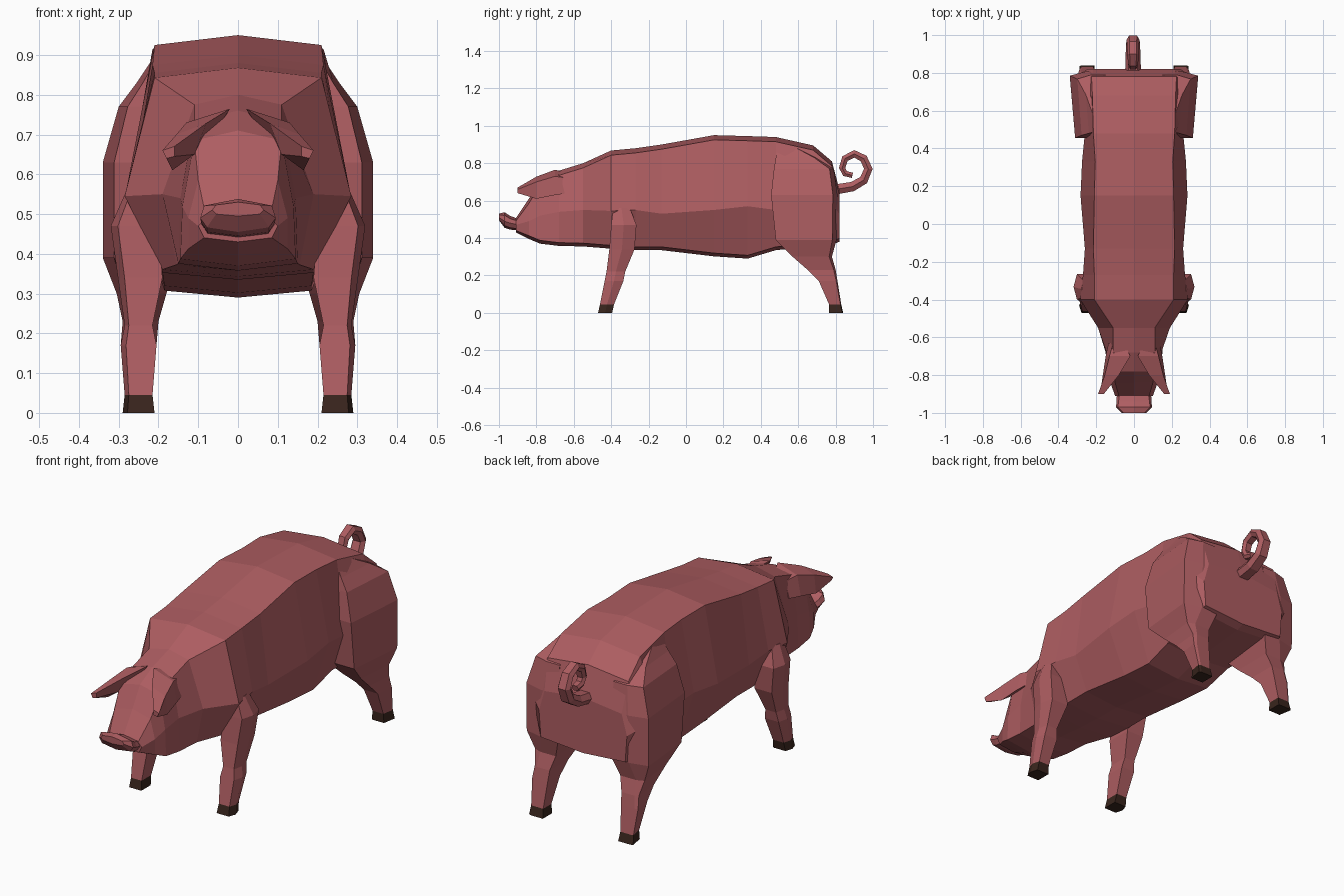
import bpy, bmesh
from math import atan2, cos, sin
from mathutils import Vector


def material(name, color):
    m = bpy.data.materials.new(name)
    m.diffuse_color = color
    return m


SKIN = material("skin", (0.42, 0.11, 0.12, 1))
HOOF = material("hoof", (0.04, 0.018, 0.012, 1))


def loft(name, rings, mat):
    """Bridge equal-sized rings of points and cap both ends."""
    bm = bmesh.new()
    loops = [[bm.verts.new(p) for p in ring] for ring in rings]
    n = len(loops[0])
    for a, b in zip(loops, loops[1:]):
        for i in range(n):
            j = (i + 1) % n
            bm.faces.new((a[i], a[j], b[j], b[i]))
    bm.faces.new(loops[0])
    bm.faces.new(loops[-1])
    bmesh.ops.recalc_face_normals(bm, faces=bm.faces)
    me = bpy.data.meshes.new(name)
    bm.to_mesh(me)
    bm.free()
    me.materials.append(mat)
    ob = bpy.data.objects.new(name, me)
    bpy.context.collection.objects.link(ob)
    return ob


def body_ring(y, zt, zb, wt, wm, wb, zm):
    """Eight-sided symmetric section: top, shoulder, flank, belly edge, belly."""
    drop = min(0.025, (zt - zb) * 0.2)
    half = [(wt, zt - drop), (wm, zm), (wb, zb + drop * 0.7)]
    pts = [(0, zt)] + half + [(0, zb)] + [(-x, z) for x, z in reversed(half)]
    return [(x, y, z) for x, z in pts]


# Head and body: y, top, bottom, top / flank / belly half widths, flank height
body = [
    (-0.91, 0.505, 0.430, 0.08, 0.100, 0.085, 0.470),
    (-0.84, 0.610, 0.395, 0.10, 0.125, 0.125, 0.490),
    (-0.78, 0.710, 0.370, 0.11, 0.140, 0.145, 0.520),
    (-0.68, 0.760, 0.358, 0.11, 0.145, 0.150, 0.540),
    (-0.55, 0.800, 0.355, 0.11, 0.190, 0.155, 0.550),
    (-0.40, 0.868, 0.343, 0.21, 0.285, 0.190, 0.545),
    (-0.27, 0.880, 0.335, 0.21, 0.270, 0.190, 0.550),
    (-0.13, 0.900, 0.335, 0.215, 0.260, 0.190, 0.530),
    (0.15, 0.950, 0.302, 0.21, 0.283, 0.185, 0.550),
    (0.33, 0.945, 0.290, 0.205, 0.275, 0.185, 0.570),
    (0.48, 0.940, 0.335, 0.215, 0.260, 0.190, 0.550),
    (0.68, 0.895, 0.355, 0.22, 0.310, 0.220, 0.600),
    (0.78, 0.810, 0.365, 0.225, 0.310, 0.240, 0.580),
    (0.82, 0.660, 0.380, 0.215, 0.245, 0.235, 0.530),
]
loft("body", [body_ring(*r) for r in body], SKIN)

# Snout disc, flaring slightly from the face
snout = [
    (-0.89, 0.500, 0.440, 0.075, 0.090, 0.075, 0.470),
    (-0.94, 0.518, 0.445, 0.082, 0.093, 0.078, 0.480),
    (-0.97, 0.538, 0.455, 0.085, 0.095, 0.078, 0.490),
    (-1.00, 0.530, 0.495, 0.055, 0.065, 0.055, 0.510),
]
loft("snout", [body_ring(*r) for r in snout], SKIN)

# Ears: drooping flaps pointing forward and out
ear = [
    (-0.63, [(0.05, 0.745), (0.11, 0.72), (0.135, 0.64), (0.09, 0.65)]),
    (-0.70, [(0.02, 0.765), (0.130, 0.730), (0.150, 0.63), (0.09, 0.66)]),
    (-0.80, [(0.08, 0.728), (0.155, 0.700), (0.165, 0.61), (0.11, 0.65)]),
    (-0.90, [(0.160, 0.670), (0.190, 0.660), (0.180, 0.64), (0.160, 0.645)]),
]


def leg_ring(z, x0, x1, y0, y1, back_in, side, ridge):
    """Five-sided leg section with a ridge on the outer face."""
    w = x1 - x0
    pts = [(x0, y0), (x1 - w * 0.15, y0), (x1, y0 + (y1 - y0) * ridge),
           (x1 - w * back_in, y1), (x0, y1)]
    return [(side * x, y, z) for x, y in pts]


# Legs: z, inner x, outer x, front y, back y, back corner inset; last two rings are the hoof
front_leg = [
    (0.56, 0.20, 0.280, -0.39, -0.30, 0.15),
    (0.47, 0.20, 0.320, -0.40, -0.265, 0.15),
    (0.34, 0.19, 0.302, -0.41, -0.275, 0.15),
    (0.22, 0.215, 0.285, -0.425, -0.325, 0.15),
    (0.17, 0.205, 0.295, -0.435, -0.335, 0.15),
    (0.045, 0.215, 0.285, -0.46, -0.385, 0.15),
    (0.0, 0.21, 0.290, -0.47, -0.395, 0.15),
]
hind_leg = [
    (0.89, 0.15, 0.215, 0.49, 0.58, 0.2),
    (0.83, 0.15, 0.255, 0.48, 0.70, 0.4),
    (0.77, 0.15, 0.300, 0.47, 0.79, 0.5),
    (0.63, 0.15, 0.340, 0.455, 0.81, 0.5),
    (0.39, 0.15, 0.340, 0.48, 0.805, 0.5),
    (0.30, 0.18, 0.305, 0.57, 0.78, 0.3),
    (0.23, 0.20, 0.290, 0.65, 0.80, 0.2),
    (0.17, 0.205, 0.295, 0.71, 0.81, 0.15),
    (0.045, 0.215, 0.285, 0.765, 0.83, 0.15),
    (0.0, 0.21, 0.290, 0.765, 0.84, 0.15),
]
legs = [("front_leg", "front_hoof", front_leg, 0.5),
        ("hind_leg", "hind_hoof", hind_leg, 0.93)]

for side, label in ((1, "left"), (-1, "right")):
    loft(f"ear_{label}", [[(side * x, y, z) for x, z in pts] for y, pts in ear], SKIN)
    for leg_name, hoof_name, rows, ridge in legs:
        rings = [leg_ring(*r, side, ridge) for r in rows]
        loft(f"{leg_name}_{label}", rings[:-1], SKIN)
        loft(f"{hoof_name}_{label}", rings[-2:], HOOF)

# Curly tail: six-sided tube swept along a spiral in the y-z plane
path = [(0.80, 0.66), (0.89, 0.675), (0.95, 0.71), (0.975, 0.77), (0.95, 0.825),
        (0.90, 0.850), (0.85, 0.825), (0.835, 0.775), (0.85, 0.745), (0.89, 0.735)]
rings = []
for i, (y, z) in enumerate(path):
    a, b = path[max(i - 1, 0)], path[min(i + 1, len(path) - 1)]
    t = atan2(b[1] - a[1], b[0] - a[0])
    r = 0.027 - 0.0014 * i
    n = Vector((0, -sin(t), cos(t)))
    c = Vector((-0.005, y, z))
    x = Vector((0.042 - 0.0025 * i, 0, 0))
    rings.append([c + n * r + x * 0.6, c + x, c - n * r + x * 0.6,
                  c - n * r - x * 0.6, c - x, c + n * r - x * 0.6])
loft("tail", rings, SKIN)
